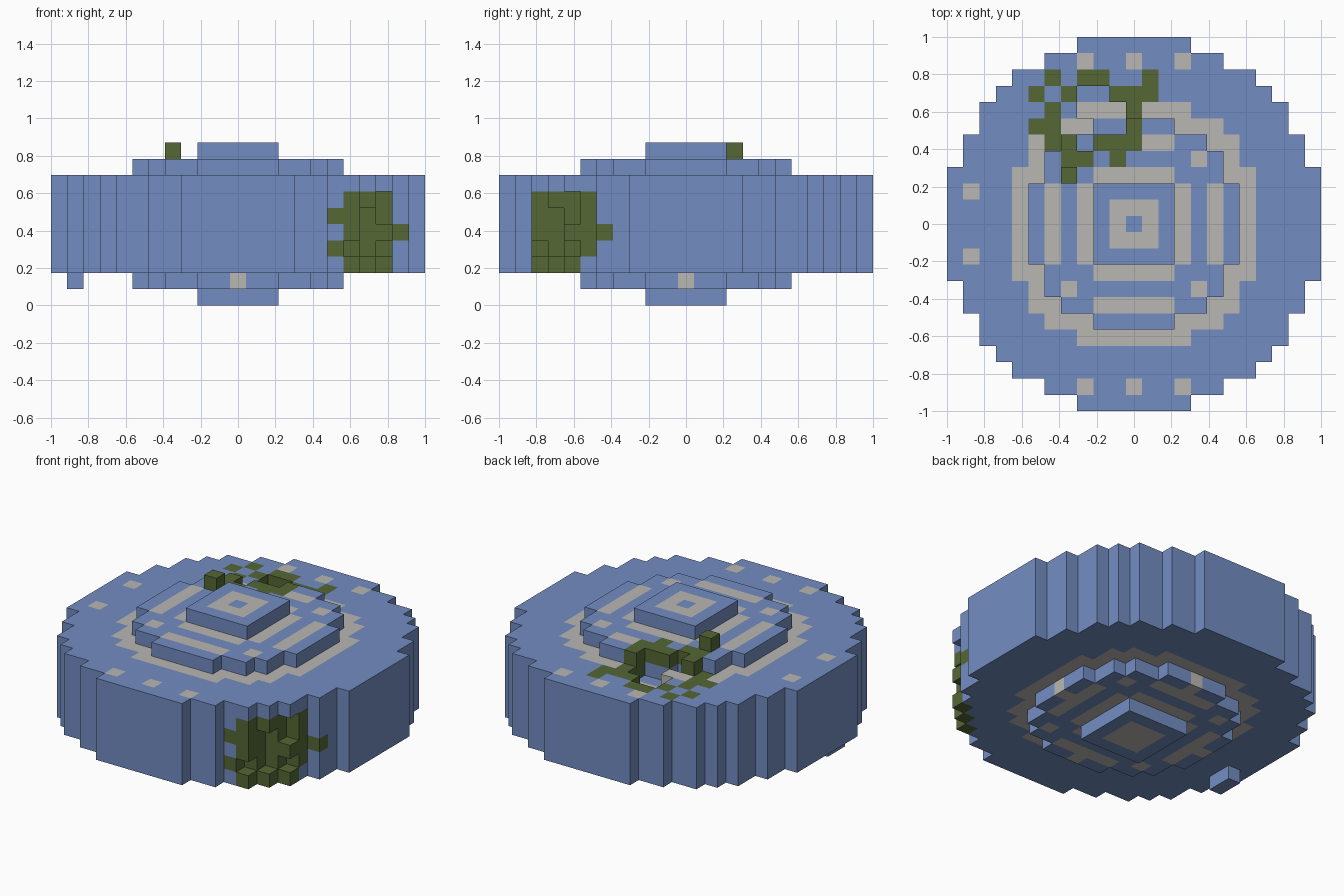
import bpy
import bmesh
from mathutils import Vector

cube = bpy.data.objects.get("Cube")
if cube:
    bpy.data.objects.remove(cube, do_unlink=True)

U = 2 / 23          # edge of one block
R = range(-11, 12)  # block columns along x and y


def make_material(name, rgb):
    m = bpy.data.materials.new(name)
    m.use_nodes = True
    m.diffuse_color = (*rgb, 1)
    m.node_tree.nodes["Principled BSDF"].inputs["Base Color"].default_value = (*rgb, 1)
    return m


BLUE, GREY, GREEN = range(3)
MATERIALS = [
    make_material("slate blue", (0.171, 0.266, 0.535)),
    make_material("pale stone grey", (0.49, 0.475, 0.445)),
    make_material("moss green", (0.09, 0.135, 0.035)),
]


def in_tier(i, j):
    return i * i + j * j <= 42


# Inlay rules: each returns the colour of a block
def disc_colour(i, j, k):
    if not in_tier(i, j) and i * i + j * j <= 61:
        return GREY
    studs = (abs(j) == 10 and i in (-3, 0, 3)) or (i == -10 and abs(j) == 2)
    return GREY if studs and k == 7 else BLUE


def tier_colour(i, j, k):
    lo, hi = sorted((abs(i), abs(j)))
    bars = lo <= 2 and hi in (3, 5)
    tab = k == 1 and lo == 0 and hi == 6
    return GREY if bars or tab or lo == hi == 4 else BLUE


def cap_colour(i, j, k):
    r = max(abs(i), abs(j))
    return GREY if r == 1 or (r == 0 and k == 0) else BLUE


def stack(layers, inside, colour):
    return {(i, j, k): colour(i, j, k) for k in layers for i in R for j in R if inside(i, j)}


def in_cap(i, j):
    return max(abs(i), abs(j)) <= 2


parts = {
    "main_disc": stack(range(2, 8), lambda i, j: i * i + j * j <= 132, disc_colour),
    "upper_tier": stack([8], in_tier, tier_colour),
    "lower_tier": stack([1], in_tier, tier_colour),
    "upper_cap": stack([9], in_cap, cap_colour),
    "lower_cap": stack([0], in_cap, cap_colour),
    "underside_peg": {(-10, j, 1): BLUE for j in (-3, -2)},
}

# Broken blocks: pit in the top and worn side corner
gone = {(i, 6, k) for i in (-2, -1) for k in (7, 8)}
gone |= {(-3, 5, 8), (-3, 5, 7)}
gone |= {(i, 7, 7) for i in (-3, -2, -1)} | {(i, 8, 7) for i in (-3, -2)}
gone |= {(7, -9, 3)} | {(8, -8, k) for k in (3, 4, 5)} | {(9, -7, k) for k in (3, 5, 6)}

# Moss around the pit
moss = {(i, j, 7) for i, j in [
    (-5, 9), (-3, 9), (-2, 9), (1, 9), (-6, 8), (-4, 8), (-1, 8), (0, 8), (1, 8),
    (-5, 7), (0, 7), (-6, 6), (-5, 6), (0, 6), (-5, 5)]}
moss |= {(i, j, 8) for i, j in [
    (0, 6), (-4, 5), (-2, 5), (-1, 5), (0, 5), (-4, 4), (-3, 4), (-1, 4), (-4, 3)]}
moss.add((-4, 3, 9))

# Moss on the side corner
side = {(n, n - 16, k) for n in (7, 8, 9) for k in range(2, 7)}
side |= {(n, n - 15, k) for n in (7, 8, 9) for k in range(3, 7)}
side |= {(6, -9, 3), (6, -9, 5), (10, -5, 4)}

for name, blocks in parts.items():
    parts[name] = {c: m for c, m in blocks.items() if c not in gone | moss | side}
parts["top_moss"] = {c: GREEN for c in moss - gone}
parts["side_moss"] = {c: GREEN for c in side - gone}
solid = set().union(*parts.values())


def build(name, blocks):
    """Mesh only the block sides that touch open air."""
    bm = bmesh.new()
    for cell, colour in blocks.items():
        centre = Vector((cell[0], cell[1], cell[2] + 0.5))
        for axis in range(3):
            for sign in (-1, 1):
                near = list(cell)
                near[axis] += sign
                if tuple(near) in solid:
                    continue
                n, a, b = Vector(), Vector(), Vector()
                n[axis] = sign / 2
                a[(axis + 1) % 3] = 0.5
                b[(axis + 2) % 3] = sign / 2
                corners = (n - a - b, n + a - b, n + a + b, n - a + b)
                face = bm.faces.new([bm.verts.new((centre + c) * U) for c in corners])
                face.material_index = colour
    bmesh.ops.remove_doubles(bm, verts=bm.verts, dist=U / 100)
    mesh = bpy.data.meshes.new(name)
    bm.to_mesh(mesh)
    bm.free()
    for m in MATERIALS:
        mesh.materials.append(m)
    bpy.context.collection.objects.link(bpy.data.objects.new(name, mesh))


for name, blocks in parts.items():
    build(name, blocks)
